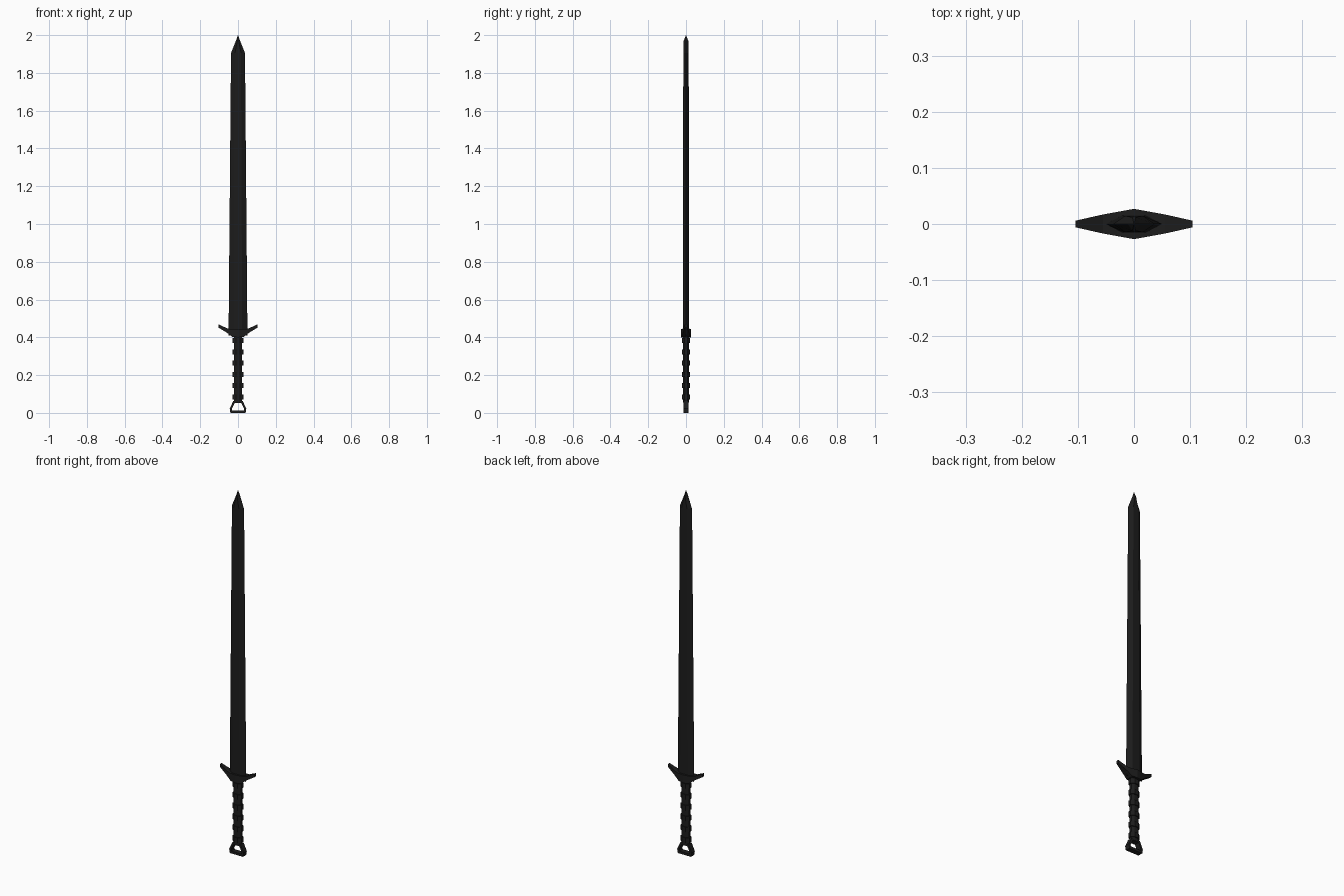
import bpy, bmesh
from math import pi, sin, cos

if "Cube" in bpy.data.objects:
    bpy.data.objects.remove(bpy.data.objects["Cube"])

black = bpy.data.materials.new("black_steel")
black.diffuse_color = (0.012, 0.012, 0.012, 1)
black.use_nodes = True
black.node_tree.nodes["Principled BSDF"].inputs["Base Color"].default_value = black.diffuse_color


def finish(name, bm):
    bmesh.ops.recalc_face_normals(bm, faces=bm.faces)
    me = bpy.data.meshes.new(name)
    bm.to_mesh(me)
    bm.free()
    me.materials.append(black)
    ob = bpy.data.objects.new(name, me)
    bpy.context.collection.objects.link(ob)
    return ob


def loft(name, rings, closed=False):
    """Skin a list of equal-length point rings; cap the ends unless closed."""
    bm = bmesh.new()
    vs = [[bm.verts.new(p) for p in r] for r in rings]
    n = len(vs[0])
    pairs = list(zip(vs, vs[1:])) + ([(vs[-1], vs[0])] if closed else [])
    for a, b in pairs:
        for i in range(n):
            j = (i + 1) % n
            bm.faces.new((a[i], a[j], b[j], b[i]))
    if not closed:
        bm.faces.new(vs[0])
        bm.faces.new(vs[-1])
    bmesh.ops.remove_doubles(bm, verts=bm.verts, dist=1e-5)
    return finish(name, bm)


def hexagon(z, w, flat, t):
    return [(-w, 0, z), (-flat, -t, z), (flat, -t, z), (w, 0, z), (flat, t, z), (-flat, t, z)]


def octagon(z, rx, ry):
    k = 1 / cos(pi / 8)
    return [(rx * k * cos(a), ry * k * sin(a), z) for a in (pi / 8 + i * pi / 4 for i in range(8))]


# Blade: bevelled hexagonal section, tapering to a short point
loft("blade", [hexagon(0.41, 0.050, 0.022, 0.015),
               hexagon(1.905, 0.037, 0.016, 0.0145),
               hexagon(1.97, 0.011, 0.003, 0.012),
               hexagon(1.998, 0.001, 0.0004, 0.001)])

# Guard: rising wings, thick at the middle and thin at the tips (x, low z, high z, half depth)
half = [(0, 0.40, 0.445, 0.027), (0.03, 0.402, 0.444, 0.0215),
        (0.055, 0.422, 0.446, 0.017), (0.104, 0.452, 0.470, 0.006)]
stations = [(-x, a, b, d) for x, a, b, d in half[:0:-1]] + half
loft("guard", [[(x, -d, a), (x, d, a), (x, d, b), (x, -d, b)] for x, a, b, d in stations])

# Grip core
loft("grip", [octagon(0.055, 0.022, 0.015), octagon(0.41, 0.022, 0.015)])

# Raised bands around the grip
for i in range(6):
    z = 0.085 + i * 0.0595
    loft(f"grip_band_{i + 1}", [octagon(z - 0.013, 0.028, 0.020), octagon(z + 0.013, 0.028, 0.020)])

# Pommel: open trapezoid loop (outer x, z, inner x, z)
right = [(0.025, 0.063, 0.018, 0.052), (0.044, 0.022, 0.033, 0.020), (0.040, 0.0, 0.031, 0.013)]
loop = right + [(-a, b, -c, d) for a, b, c, d in right[::-1]]
loft("pommel_loop", [[(ox, -0.014, oz), (ox, 0.014, oz), (ix, 0.014, iz), (ix, -0.014, iz)]
                     for ox, oz, ix, iz in loop], closed=True)
